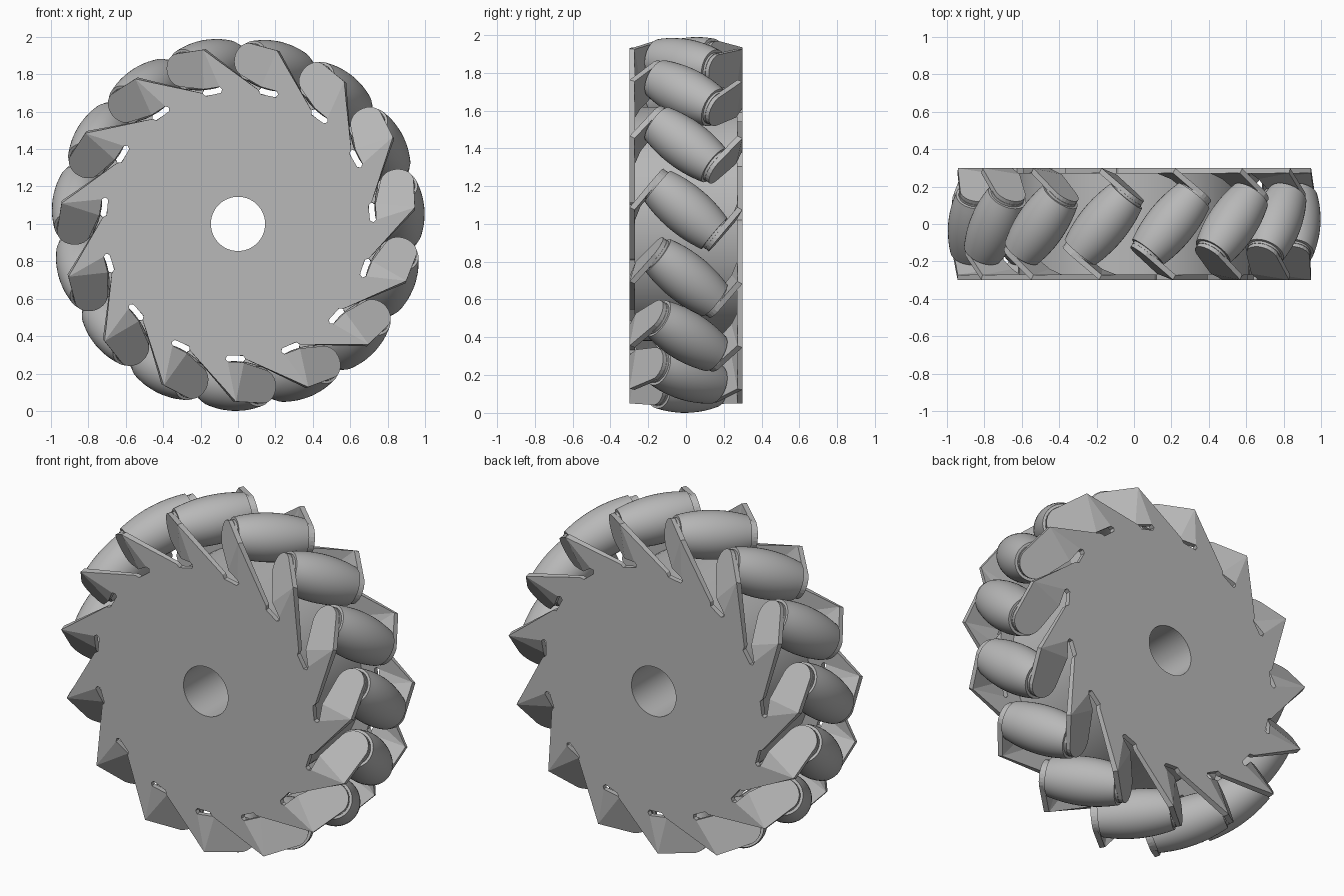
import bpy, bmesh, math
from math import sin, cos, pi, radians
from mathutils import Vector

cube = bpy.data.objects.get("Cube")
if cube:
    bpy.data.objects.remove(cube, do_unlink=True)

COUNT = 15                      # rollers round the wheel
STEP = 2 * pi / COUNT
START = radians(4.9)            # angle of the first roller
TILT = radians(40)              # roller axis against the wheel axis
HUB = Vector((0, 0, 1))
ROLLER_R = 0.867                # distance of the roller axes from the hub
PLATE_Y = 0.285
HOLE_R = 0.145

grey = bpy.data.materials.new("plain grey")
grey.use_nodes = True
colour = (0.48, 0.48, 0.48, 1)
grey.diffuse_color = colour
grey.node_tree.nodes["Principled BSDF"].inputs["Base Color"].default_value = colour


def at(angle, r, t, y):
    """Point from radial, tangential (anticlockwise from the front) and axial distance."""
    return HUB + Vector((cos(angle) * r - sin(angle) * t, y, sin(angle) * r + cos(angle) * t))


def make_object(name, bm, smooth=False):
    bmesh.ops.recalc_face_normals(bm, faces=bm.faces[:])
    mesh = bpy.data.meshes.new(name)
    bm.to_mesh(mesh)
    bm.free()
    mesh.materials.append(grey)
    obj = bpy.data.objects.new(name, mesh)
    bpy.context.collection.objects.link(obj)
    if smooth:
        bpy.ops.object.select_all(action="DESELECT")
        obj.select_set(True)
        bpy.context.view_layer.objects.active = obj
        bpy.ops.object.shade_smooth_by_angle(angle=radians(35))
    return obj


def lathe(bm, profile, centre, axis, side, sides, closed=False):
    """Turn (along, radius) points round an axis."""
    other = axis.cross(side)
    rings = [[bm.verts.new(centre + axis * s + (side * cos(a) + other * sin(a)) * r)
              for a in (2 * pi * i / sides for i in range(sides))] for s, r in profile]
    pairs = list(zip(rings, rings[1:]))
    if closed:
        pairs.append((rings[-1], rings[0]))
    else:
        bm.faces.new(rings[0])
        bm.faces.new(rings[-1])
    for a, b in pairs:
        for i in range(sides):
            j = (i + 1) % sides
            bm.faces.new((a[i], a[j], b[j], b[i]))


# Central drum with its bore
bm = bmesh.new()
lathe(bm, [(-0.299, HOLE_R), (-0.299, HOLE_R + 0.005), (-0.27, HOLE_R + 0.005), (-0.27, 0.62),
           (0.27, 0.62), (0.27, HOLE_R + 0.005), (0.299, HOLE_R + 0.005), (0.299, HOLE_R)],
      HUB, Vector((0, 1, 0)), Vector((1, 0, 0)), 90, closed=True)
make_object("hub_drum", bm, smooth=True)

# Barrel rollers with a collar at each end
HALF, R_MID, R_END = 0.196, 0.133, 0.107
barrel = [(HALF * k / 6, R_MID - (R_MID - R_END) * (k / 6) ** 2) for k in range(-6, 7)]
for k in range(COUNT):
    angle = START + k * STEP
    radial = at(angle, 1, 0, 0) - HUB
    axis = (at(angle, 0, sin(TILT), -cos(TILT)) - HUB).normalized()
    centre = at(angle, ROLLER_R, 0, 0)
    bm = bmesh.new()
    lathe(bm, barrel, centre, axis, radial, 40)
    for end in (-1, 1):
        lathe(bm, [(end * (HALF - 0.01), 0.093), (end * 0.21, 0.093)], centre, axis, radial, 32)
    make_object(f"roller_{k + 1}", bm, smooth=True)


def side_plate(name, s):
    """Folded sheet: s = 1 is the front plate, s = -1 the back one, turned half round."""
    bm = bmesh.new()

    def flat(k, r, t):
        return bm.verts.new(at(START + s * k * STEP, r, s * t, -s * PLATE_Y))

    def bent(k, r, u):
        return bm.verts.new(at(START + s * k * STEP, r, s * u * cos(TILT),
                               -s * (PLATE_Y - u * sin(TILT))))

    per_hole = 4
    hole = [flat(i / per_hole, HOLE_R, 0) for i in range(COUNT * per_hole)]
    peak = [flat(k, 0.95, 0) for k in range(COUNT)]
    slot_out = [flat(k, 0.738, -0.043) for k in range(COUNT)]
    slot_end = [flat(k, 0.722, -0.053) for k in range(COUNT)]
    slot_in = [flat(k, 0.705, -0.043) for k in range(COUNT)]
    for k in range(COUNT):
        n = (k + 1) % COUNT
        # flat sector between two relief slots
        arc = [hole[(k * per_hole + i) % len(hole)] for i in range(per_hole, -1, -1)]
        bm.faces.new(arc + [slot_in[k], flat(k, 0.703, 0.04), flat(k, 0.722, 0.055),
                            peak[n], slot_out[n], slot_end[n], slot_in[n]])
        # half-fold triangle, then the round-ended tab that holds the roller
        root = bent(k, 0.742, 0.05)
        bm.faces.new((peak[k], slot_out[k], root))
        u_mid, tip_r = 0.184, 0.09
        tip = [bent(k, ROLLER_R + tip_r * cos(a), u_mid + tip_r * sin(a))
               for a in (radians(10 + 14 * i) for i in range(12))]
        bm.faces.new([peak[k]] + tip + [root])
    plate = make_object(name, bm)
    solid = plate.modifiers.new("thickness", "SOLIDIFY")
    solid.thickness = 0.03
    solid.offset = 0


side_plate("front_plate", 1)
side_plate("back_plate", -1)
